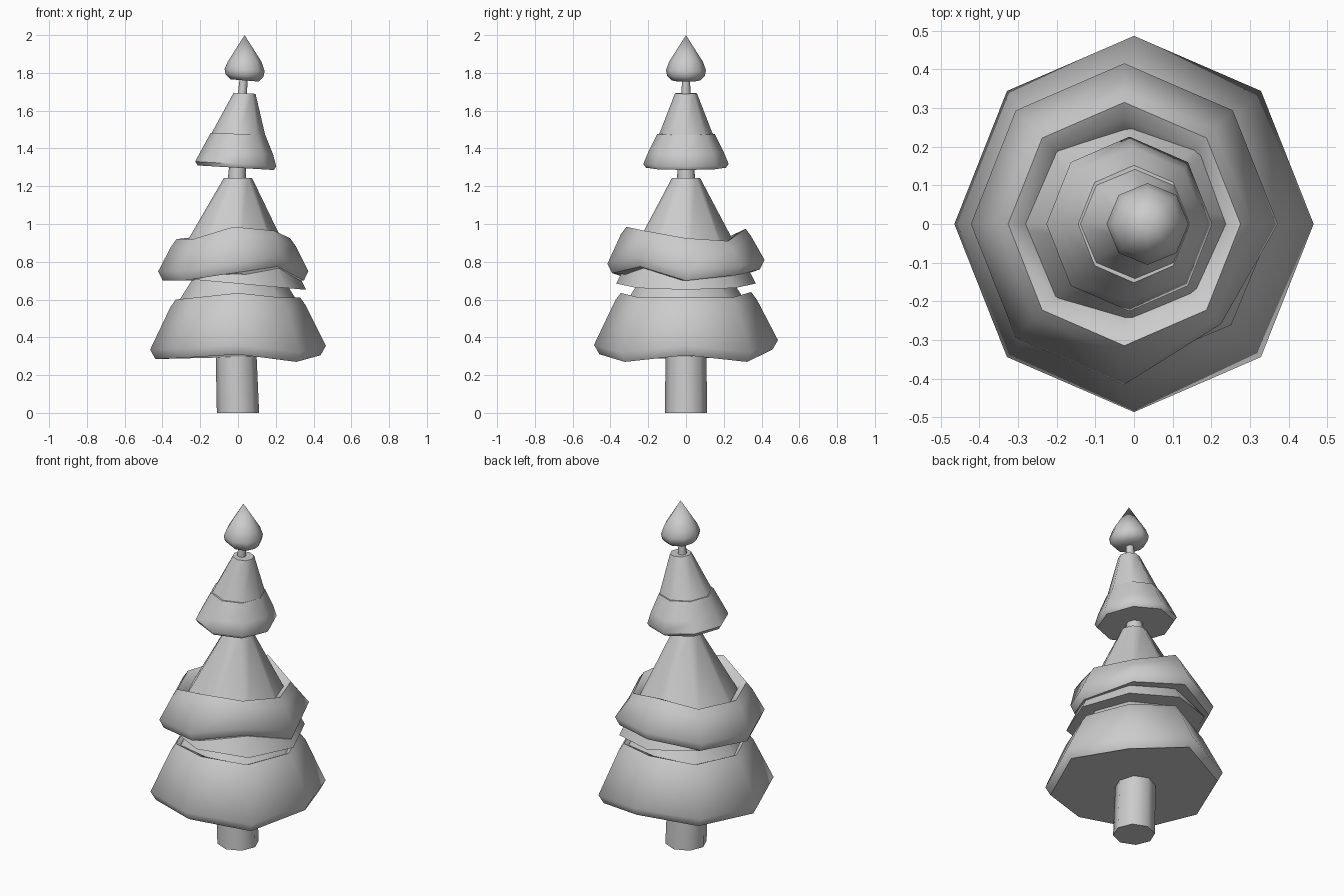
import bpy, math

cube = bpy.data.objects.get("Cube")
if cube:
    bpy.data.objects.remove(cube)

SIDES = 8
mat = bpy.data.materials.new("plain grey")
mat.use_nodes = True
grey = (0.6, 0.6, 0.6, 1)
mat.diffuse_color = grey
mat.node_tree.nodes["Principled BSDF"].inputs["Base Color"].default_value = grey


def ring(radius, z, cx=0.0, tilt=0.0, squash=1.0):
    """Eight-cornered ring, tilted so z changes by tilt per unit of x."""
    pts = []
    for k in range(SIDES):
        a = k * math.tau / SIDES
        x, y = radius * squash * math.cos(a), radius * math.sin(a)
        pts.append((cx + x, y, z + tilt * x))
    return pts


def loft(name, rings, apex=None):
    """Join rings from bottom to top, then close both ends."""
    verts = [p for r in rings for p in r]
    faces = []
    for i in range(len(rings) - 1):
        for k in range(SIDES):
            a, b = i * SIDES + k, i * SIDES + (k + 1) % SIDES
            faces.append((a, b, b + SIDES, a + SIDES))
    faces.append(tuple(reversed(range(SIDES))))
    top = [len(verts) - SIDES + k for k in range(SIDES)]
    if apex:
        verts.append(apex)
        faces += [(top[k], top[(k + 1) % SIDES], len(verts) - 1) for k in range(SIDES)]
    else:
        faces.append(tuple(top))
    mesh = bpy.data.meshes.new(name)
    mesh.from_pydata(verts, [], faces)
    mesh.materials.append(mat)
    obj = bpy.data.objects.new(name, mesh)
    bpy.context.collection.objects.link(obj)
    bpy.ops.object.select_all(action='DESELECT')
    obj.select_set(True)
    bpy.context.view_layer.objects.active = obj
    bpy.ops.object.shade_smooth_by_angle(angle=math.radians(55))
    return obj


def skirt(name, low, high, wide, rim, inner, cx=0.0, squash=1.0, pinch=None):
    """Drooping skirt; low and high give each corner's height from +x round."""
    rows = [(wide * 0.94, low, 0), (wide, low, 0.05), (rim + 0.03, high, -0.04),
            (rim, high, 0), (inner, high, -0.02), (inner - 0.04, high, -0.08)]
    rings = []
    for i, (radius, heights, dz) in enumerate(rows):
        pts = [(x, y, heights[k] + dz)
               for k, (x, y, _) in enumerate(ring(radius, 0, cx, squash=squash))]
        if pinch is not None and i < 2:
            x, y, z = pts[pinch]
            pts[pinch] = (x * 0.88, y * 0.88, z)
        rings.append(pts)
    return loft(name, rings)


# Trunk, leaning slightly
loft("trunk", [ring(0.112, 0), ring(0.108, 0.31, -0.01),
               ring(0.046, 1.27, -0.005), ring(0.02, 1.78, 0.03)])

# Lowest tier
skirt("lower_skirt",
      (0.305, 0.27, 0.335, 0.30, 0.285, 0.29, 0.31, 0.27),
      (0.61, 0.61, 0.64, 0.61, 0.60, 0.61, 0.635, 0.61),
      0.487, 0.345, 0.30, squash=0.955)
loft("lower_cone", [ring(0.34, 0.55), ring(0.1, 0.93)])

# Middle tier
skirt("middle_skirt",
      (0.70, 0.73, 0.76, 0.72, 0.70, 0.70, 0.74, 0.775),
      (0.925, 0.91, 0.975, 0.93, 0.92, 0.92, 0.985, 0.965),
      0.416, 0.315, 0.275, cx=-0.025, squash=0.955, pinch=7)
loft("middle_cone", [ring(0.37, 0.685, -0.01, -0.09), ring(0.075, 1.243)])

# Upper tier
loft("upper_skirt", [ring(0.212, 1.298, -0.012, -0.06, 0.95),
                     ring(0.226, 1.318, -0.012, -0.06, 0.95),
                     ring(0.2, 1.38, -0.005, -0.05, 0.95),
                     ring(0.152, 1.477, 0, -0.04, 0.95)])
loft("upper_cone", [ring(0.148, 1.46, 0, -0.04), ring(0.058, 1.692, 0.035, -0.05)])

# Pointed tip
loft("tip", [ring(0.075, 1.76, 0.035, -0.08), ring(0.1, 1.785, 0.035, -0.06),
             ring(0.106, 1.815, 0.035, -0.05), ring(0.09, 1.858, 0.035)],
     apex=(0.035, 0, 2.0))
